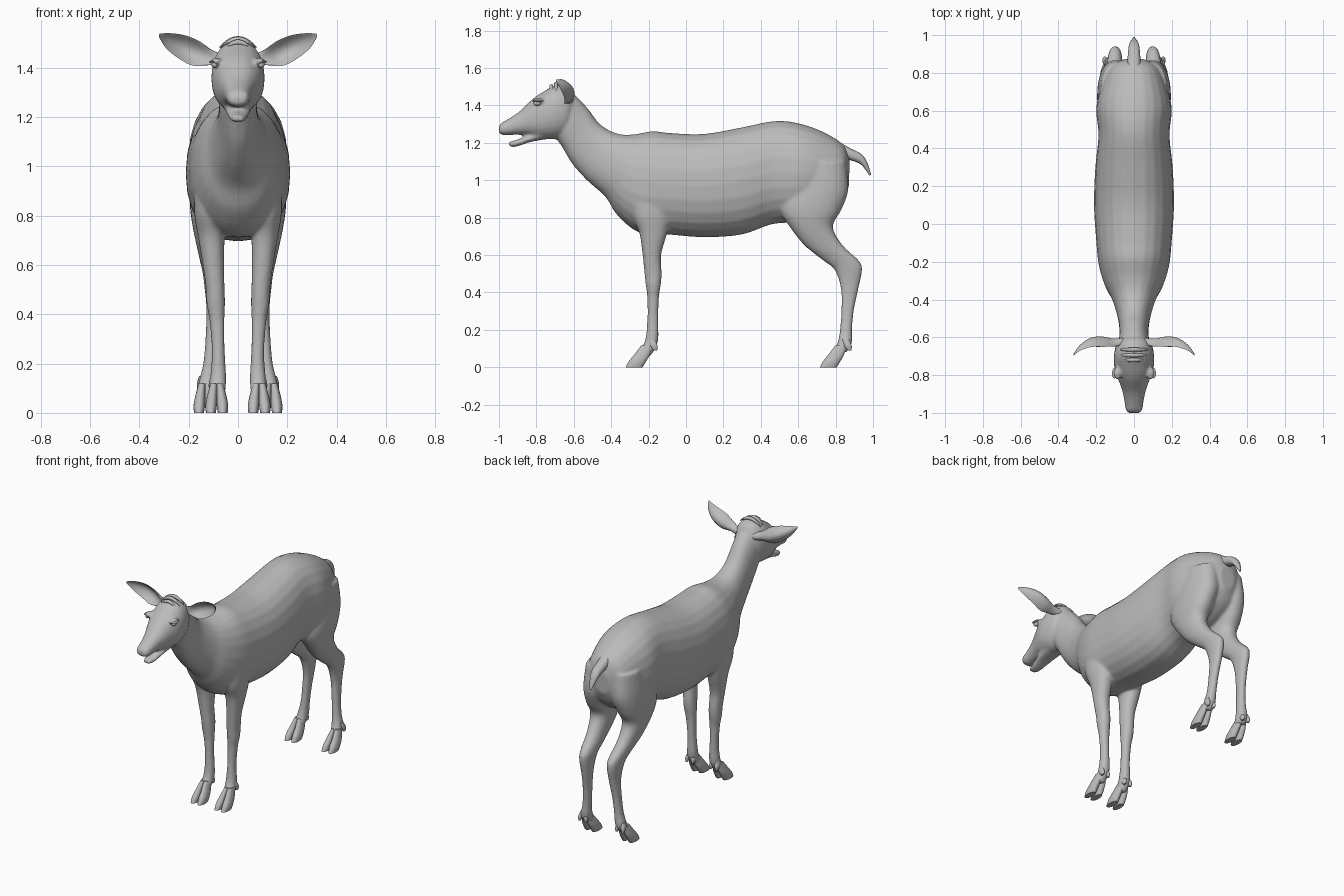
import bpy, math
from mathutils import Vector

if "Cube" in bpy.data.objects:
    bpy.data.objects.remove(bpy.data.objects["Cube"])

grey = bpy.data.materials.new("plain_grey")
grey.diffuse_color = (0.5, 0.5, 0.5, 1)
grey.use_nodes = True
grey.node_tree.nodes["Principled BSDF"].inputs["Base Color"].default_value = grey.diffuse_color


def spline(rows, n=4):
    """Catmull-Rom interpolation through rows of numbers."""
    out = []
    for i in range(len(rows) - 1):
        p = [rows[max(0, min(len(rows) - 1, i + k))] for k in (-1, 0, 1, 2)]
        for s in range(n):
            t = s / n
            out.append([0.5 * (2 * b + (c - a) * t + (2 * a - 5 * b + 4 * c - d) * t * t
                               + (3 * b - a - 3 * c + d) * t ** 3) for a, b, c, d in zip(*p)])
    return out + [list(rows[-1])]


def skin(rings):
    """Closed tube through equal-sized rings."""
    n = len(rings[0])
    verts = [v for r in rings for v in r]
    faces = [(i * n + j, i * n + (j + 1) % n, (i + 1) * n + (j + 1) % n, (i + 1) * n + j)
             for i in range(len(rings) - 1) for j in range(n)]
    faces += [tuple(range(n))[::-1], tuple(range(len(verts) - n, len(verts)))]
    return verts, faces


def ring(a, b, x, w, n=24, e=2.2):
    """Superellipse spanning points a, b in the side plane, with half width w about x."""
    pts = []
    for k in range(n):
        t = 2 * math.pi * k / n
        c, s = [math.copysign(abs(f) ** (2 / e), f) for f in (math.cos(t), math.sin(t))]
        pts.append((x + w * s, (a[0] + b[0]) / 2 + (a[0] - b[0]) / 2 * c,
                    (a[1] + b[1]) / 2 + (a[1] - b[1]) / 2 * c))
    return pts


def loft(rows):  # rows: top y, top z, bottom y, bottom z, half width
    return skin([ring(r[:2], r[2:4], 0, r[4]) for r in spline(rows)])


def limb(rows):  # rows: z, front y, back y, centre x, half width
    return skin([ring((r[1], r[0]), (r[2], r[0]), r[3], r[4]) for r in spline(rows)])


def ball(c, r, n=16):
    rings = []
    for i in range(n // 2 + 1):
        a = math.pi * (0.02 + 0.96 * i / (n // 2))
        rings.append([(c[0] + r[0] * math.sin(a) * math.cos(2 * math.pi * k / n),
                       c[1] + r[1] * math.sin(a) * math.sin(2 * math.pi * k / n),
                       c[2] + r[2] * math.cos(a)) for k in range(n)])
    return skin(rings)


def make(name, parts, mirror=False, voxel=0, smooth=0):
    verts, faces = [], []
    for sign in ((1, -1) if mirror else (1,)):
        for pv, pf in parts:
            o = len(verts)
            verts += [(v[0] * sign, v[1], v[2]) for v in pv]
            faces += [tuple(o + i for i in f[::sign]) for f in pf]
    me = bpy.data.meshes.new(name)
    me.from_pydata(verts, [], faces)
    me.materials.append(grey)
    ob = bpy.data.objects.new(name, me)
    bpy.context.collection.objects.link(ob)
    bpy.ops.object.select_all(action='DESELECT')
    ob.select_set(True)
    bpy.context.view_layer.objects.active = ob
    bpy.ops.object.mode_set(mode='EDIT')
    bpy.ops.mesh.select_all(action='SELECT')
    bpy.ops.mesh.normals_make_consistent(inside=False)
    bpy.ops.object.mode_set(mode='OBJECT')
    if voxel:
        m = ob.modifiers.new("blend", 'REMESH')
        m.mode, m.voxel_size, m.use_smooth_shade = 'VOXEL', voxel, True
        m = ob.modifiers.new("relax", 'SMOOTH')
        m.factor, m.iterations = 0.5, smooth
    else:
        bpy.ops.object.shade_smooth_by_angle(angle=math.radians(50))
    return ob


# Torso and neck, rump to throat
torso = loft([(.875, 1.10, .87, .96, .05), (.845, 1.185, .82, .87, .125), (.75, 1.25, .72, .80, .172),
              (.62, 1.30, .60, .775, .2), (.48, 1.317, .46, .765, .188), (.3, 1.283, .3, .71, .205),
              (.1, 1.248, .1, .695, .212), (-.08, 1.252, -.1, .71, .2), (-.18, 1.262, -.25, .72, .187),
              (-.28, 1.245, -.365, .81, .155), (-.37, 1.25, -.43, .91, .115), (-.46, 1.30, -.53, 1.0, .086),
              (-.53, 1.39, -.61, 1.09, .077), (-.60, 1.46, -.67, 1.19, .08), (-.66, 1.48, -.72, 1.25, .06)])
# Skull and muzzle, with a slightly open lower jaw
skull = loft([(-.59, 1.44, -.615, 1.31, .05), (-.62, 1.49, -.64, 1.25, .09), (-.69, 1.51, -.69, 1.222, .106),
              (-.76, 1.475, -.74, 1.22, .106), (-.82, 1.435, -.79, 1.222, .09), (-.89, 1.368, -.85, 1.24, .066),
              (-.95, 1.328, -.91, 1.243, .052), (-.988, 1.305, -.97, 1.24, .045), (-1.003, 1.28, -.998, 1.25, .03)])
jaw = loft([(-.74, 1.28, -.74, 1.22, .06), (-.84, 1.24, -.83, 1.205, .05),
            (-.91, 1.215, -.905, 1.18, .036), (-.948, 1.205, -.945, 1.18, .024)])
# Legs
front_leg = limb([(.98, -.31, -.08, .10, .075), (.82, -.29, -.08, .108, .07), (.72, -.25, -.10, .108, .055),
                  (.6, -.232, -.133, .1, .043), (.5, -.222, -.13, .092, .038), (.44, -.215, -.135, .09, .037),
                  (.37, -.207, -.145, .085, .03), (.25, -.207, -.148, .08, .026), (.15, -.217, -.148, .08, .032),
                  (.1, -.24, -.165, .083, .033), (.06, -.262, -.19, .085, .028)])
hind_leg = limb([(1.1, .56, .855, .09, .085), (.95, .52, .868, .1, .092), (.84, .505, .83, .112, .083),
                 (.75, .555, .785, .115, .068), (.65, .635, .84, .11, .052), (.57, .735, .925, .102, .042),
                 (.52, .795, .942, .1, .037), (.42, .828, .922, .1, .028), (.3, .83, .897, .107, .025),
                 (.2, .823, .888, .115, .026), (.13, .81, .887, .125, .033), (.08, .785, .86, .13, .032)])
eye_socket = ball((.088, -.79, 1.425), (.022, .035, .016))
nostril_bump = ball((.025, -.975, 1.285), (.02, .022, .02))
body = [torso, skull, jaw, front_leg, hind_leg, eye_socket, nostril_bump]
make("body", body, mirror=True, voxel=.009, smooth=5)

# Cloven hooves and dewclaws
for name, y, x in (("front_hooves", -.322, .086), ("hind_hooves", .716, .134)):
    parts = []
    for s in (-1, 1):
        parts.append(limb([(.12, y + .085, y + .145, x + s * .012, .014), (.07, y + .047, y + .13, x + s * .019, .02),
                           (.03, y + .015, y + .108, x + s * .023, .023), (.0, y, y + .09, x + s * .024, .02)]))
        parts.append(limb([(.15, y + .12, y + .155, x + s * .014, .01), (.115, y + .13, y + .17, x + s * .02, .013),
                           (.09, y + .148, y + .168, x + s * .022, .006)]))
    make(name, parts, mirror=True)

# Cupped leaf-shaped ears
ear = []
for x, y, z, h, t, cup in spline([(.06, -.625, 1.43, .022, .022, 0), (.11, -.625, 1.44, .03, .018, .02),
                                  (.17, -.605, 1.458, .05, .009, .045), (.23, -.61, 1.485, .047, .007, .04),
                                  (.285, -.645, 1.51, .03, .006, .022), (.32, -.692, 1.532, .006, .004, 0)]):
    r = []
    for k in range(20):
        a = 2 * math.pi * k / 20
        s = math.cos(a)
        r.append((x - .25 * h * s, y - cup * s * s + t * math.sin(a), z + h * s))
    ear.append(r)
make("ears", [skin(ear)], mirror=True)

# Tail
make("tail", [loft([(.82, 1.205, .82, 1.13, .035), (.88, 1.17, .87, 1.11, .034), (.935, 1.142, .915, 1.095, .03),
                    (.967, 1.10, .945, 1.075, .024), (.99, 1.03, .98, 1.025, .006)])])

# Eyes and brow lashes
make("eyes", [ball((.094, -.795, 1.412), (.014, .02, .014))], mirror=True)
make("eyelids", [ball((.103, -.79, 1.424), (.014, .028, .005))], mirror=True)

# Arched hair tufts across the crown
tufts = []
for y, z, w in ((-.72, 1.503, .06), (-.695, 1.515, .07), (-.665, 1.517, .075)):
    arc = []
    for i in range(13):
        u = i / 6 - 1
        c = Vector((w * u, y, z - .035 * u * u))
        q = .011 * math.sqrt(max(.05, 1 - u * u))
        arc.append([(c.x, c.y + q * math.cos(k * math.pi / 4), c.z + q * math.sin(k * math.pi / 4)) for k in range(8)])
    tufts.append(skin(arc))
make("crown_tufts", tufts)
